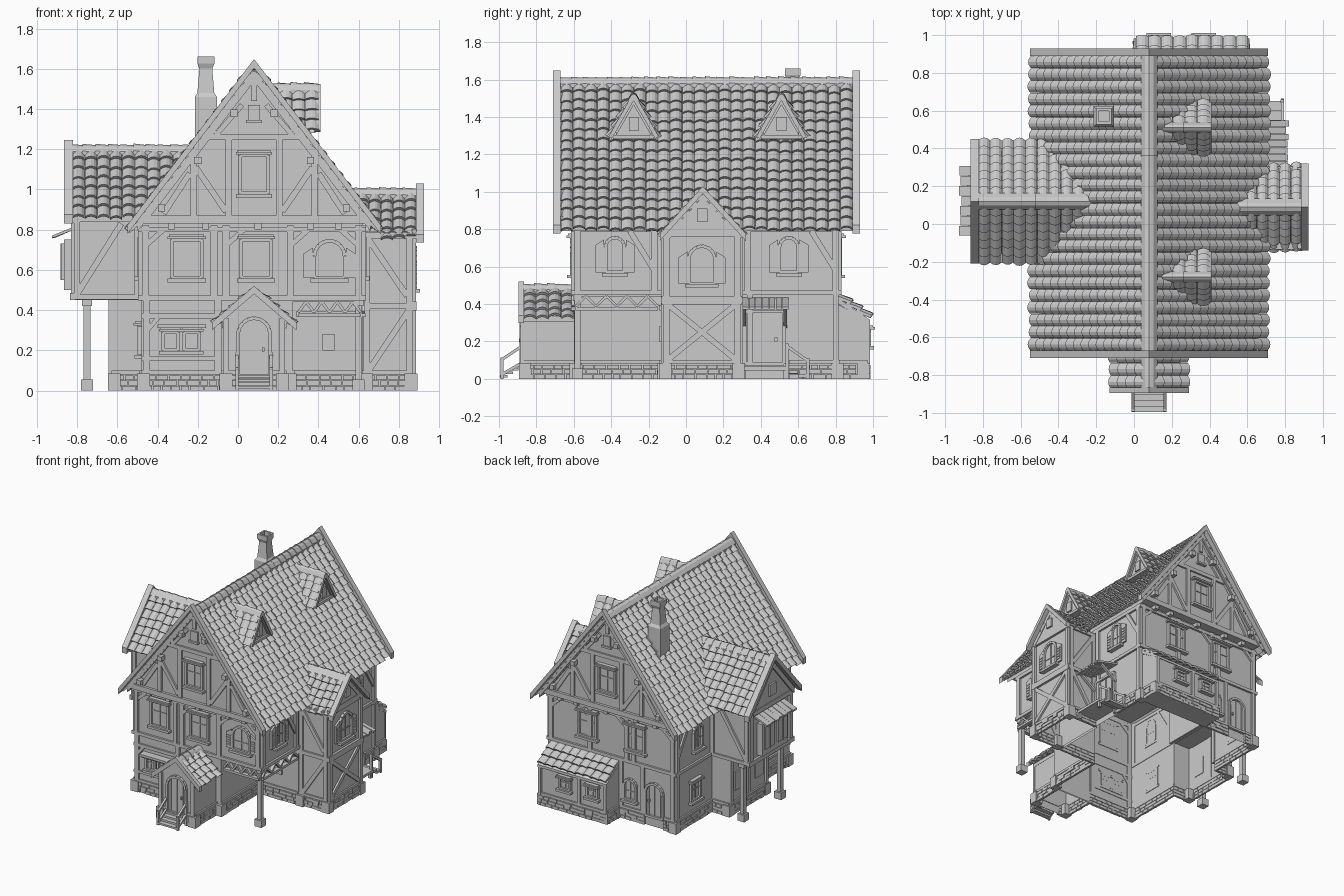
import bpy, bmesh, math, random
from mathutils import Vector as V
from collections import defaultdict

if "Cube" in bpy.data.objects:
    bpy.data.objects.remove(bpy.data.objects["Cube"])
random.seed(4)
parts = defaultdict(bmesh.new)

# ---- helpers: a frame is (axis, plane, outward sign); points are (u, v, depth)
def P(f, u, v, d):
    q = f[1] + f[2] * d
    return V({'x': (q, u, v), 'y': (u, q, v), 'z': (u, v, q)}[f[0]])

def loft(name, rings, cap0=True, cap1=True):
    bm = parts[name]
    R = [[bm.verts.new(p) for p in r] for r in rings]
    n, new = len(R[0]), []
    for a, b in zip(R, R[1:]):
        new += [bm.faces.new((a[i], a[(i+1) % n], b[(i+1) % n], b[i])) for i in range(n)]
    if cap0: new.append(bm.faces.new(R[0]))
    if cap1: new.append(bm.faces.new(R[-1]))
    bmesh.ops.recalc_face_normals(bm, faces=new)

def prism(name, f, pts, d0, d1, cap0=True, cap1=True):
    loft(name, [[P(f, u, v, d) for u, v in pts] for d in (d0, d1)], cap0, cap1)

def rect(name, f, u0, u1, v0, v1, d, d0=-.004):
    prism(name, f, [(u0, v0), (u1, v0), (u1, v1), (u0, v1)], d0, d)

def box(name, x0, x1, y0, y1, z0, z1, bottom=True, top=True):
    prism(name, ('z', 0, 1), [(x0, y0), (x1, y0), (x1, y1), (x0, y1)], z0, z1, bottom, top)

def beam(name, f, a, b, w=.03, d=.014, d0=-.004):
    a, b = V(a), V(b)
    t = (b - a).normalized() * w / 2
    n = V((-t.y, t.x))
    prism(name, f, [a - n, b - n, b + n, a + n], d0, d)

def window(f, u, z0, z1, w, arch=0, shutters=False, door=False, name='windows'):
    h = w / 2
    s = z1 - arch * h
    pts = [(u-h, z0), (u+h, z0)]
    pts += [(u + h*math.cos(i*math.pi/8), s + arch*h*math.sin(i*math.pi/8)) for i in range(9)] if arch else [(u+h, z1), (u-h, z1)]
    prism(name, f, pts, -.003, .004)
    for a, b in zip(pts, pts[1:] + pts[:1]):
        if (V(a) - V(b)).length > .001: beam(name, f, a, b, .018, .02)
    for k in ((-.33, 0, .33) if door else (0,)):
        rect(name, f, u + k*w - .004, u + k*w + .004, z0, z1 - abs(k)*h*arch, .01)
    if door:
        rect(name, f, u + h*.5, u + h*.65, (z0+z1)/2 - .02, (z0+z1)/2, .022)
    else:
        zm = z0 + (s - z0) * .6
        rect(name, f, u - h, u + h, zm - .004, zm + .004, .01)
        rect(name, f, u - h - .02, u + h + .02, z0 - .022, z0 - .004, .035)
        if not arch:
            rect(name, f, u - h - .02, u + h + .02, z1 + .004, z1 + .016, .04)
            rect(name, f, u - h - .012, u + h + .012, z1 + .016, z1 + .026, .03)
    if shutters:
        for k in (-1, 1):
            a, b = u + k*(h + .008), u + k*(h + .055)
            prism('shutters', f, [(a, z0), (b, z0), (b, s + .01), (a, s + .04)], -.003, .014)
            for i in range(5):
                z = z0 + .02 + i*(s - z0 - .02)/5
                rect('shutters', f, min(a, b) + .008, max(a, b) - .008, z, z + .01, .019)

def bricks(f, u0, u1):
    for r in range(3):
        u = u0
        while u < u1 - .01:
            e = min(u1, u + random.uniform(.04, .075))
            rect('stone_plinth', f, u + .002, e - .002, r*.026, r*.026 + .023, random.uniform(.01, .018))
            u = e
    rect('timbers', f, u0, u1, .08, .1, .012)

def corner(x, y, h=.085, r=.032):
    box('corner_stones', x-r, x+r, y-r, y+r, 0, h)

def tiles(name, o, A, U, N, w, l, nc, nr, h, keep, lift0=.026, slip=.008):
    for i in range(nc):
        shift = random.uniform(-slip, slip)
        for j in range(nr):
            b = o + A*(i + .5)*w + U*(j*l + shift)
            if not keep(b + U*l*.6): continue
            rings, e = [], random.uniform(-.003, .003)
            for s, lift in ((-.01 + e, lift0 + e), (l*1.15, .006)):
                prof = [(k/4*w*.98, lift + h*(1 - (k/2)**2)) for k in range(-2, 3)]
                prof += [(x, z - .016) for x, z in prof[::-1]]
                rings.append([b + U*s + A*x + N*z for x, z in prof])
            loft(name, rings)

def chev(c, zr, hw, m, t):
    e = zr - m*hw
    return [(c-hw, e), (c, zr), (c+hw, e), (c+hw, e-t), (c, zr-t), (c-hw, e-t)]

def main_z(x): return 1.58 - 1.31*abs(x - .08)

def gable_roof(name, ax, c, zr, hw, m, a0, a1, nc, nr, barges=(), keep=lambda p: True, up=.068, bt=.045, rw=.09, h=.018):
    f, q = (ax, 0, 1), math.hypot(1, m)
    A = P(f, 0, 0, 1)
    prism(name + '_deck', f, chev(c, zr, hw - .02, m, .03), a0, a1)
    for s in (-1, 1):
        tiles(name + '_tiles', P(f, c + s*hw, zr - m*hw, a0), A, P(f, -s/q, m/q, 0), P(f, s*m/q, 1/q, 0),
              (a1-a0)/nc, hw*q/nr, nc, nr, h, keep)
    tiles(name + '_ridge', P(f, c - rw/2, zr - .012, a0), P(f, 1, 0, 0), A, V((0, 0, 1)), rw, (a1-a0)/nc, 1, nc, .035, keep, .013, 0)
    for b0, b1 in barges:
        prism(name + '_bargeboards', f, chev(c, zr + up, hw + .03, m, bt), b0, b1)

# ---- wall frames
FRONT, BACK, RIGHT, LEFT = ('y', -.6, -1), ('y', .815, 1), ('x', .62, 1), ('x', -.48, -1)
AF, AB = ('y', -.65, -1), ('y', .86, 1)
RW, LW, PORCH, LEAN = ('x', .87, 1), ('x', -.815, -1), ('y', -.87, -1), ('y', .97, 1)
NF, NS = ('y', -.13, -1), ('x', .27, 1)

# ---- walls (hollow, open underneath)
prism('ground_walls', ('z', 0, 1), [(-.48, -.6), (.27, -.6), (.27, -.13), (.62, -.13), (.62, .815), (-.48, .815),
      (-.48, .36), (-.63, .36), (-.63, -.11), (-.48, -.11)], 0, .46, False, False)
box('upper_walls', -.48, .62, -.6, .815, .44, .84, False)
box('overhang_soffit', .265, .62, -.6, -.125, .44, .45)
prism('attic_walls', ('y', 0, 1), [(-.485, .83), (.645, .83), (.08, 1.56)], -.65, .86)
box('right_wing_walls', .6, .87, -.12, .29, 0, .79, False)
prism('right_wing_gable', ('x', 0, 1), [(-.11, .77), (.29, .77), (.09, .96)], .5, .885)
box('left_wing_walls', -.815, -.46, -.14, .38, .45, .86)
prism('left_wing_gable', ('x', 0, 1), [(-.16, .85), (.4, .85), (.12, 1.17)], -.83, -.3)
box('porch_walls', -.07, .23, -.87, -.59, 0, .36, False)
prism('porch_gable', ('y', 0, 1), [(-.08, .35), (.24, .35), (.08, .48)], -.87, -.6)
prism('lean_to_walls', ('x', 0, 1), [(.81, 0), (.81, .4), (.97, .31), (.97, 0)], .01, .6)

# ---- roofs
gable_roof('main_roof', 'y', .08, 1.58, .6, 1.31, -.67, .89, 24, 15, [(-.71, -.67), (.89, .93)])
over = lambda p: p.z > main_z(p.x) - .01
gable_roof('left_wing_roof', 'x', .12, 1.19, .3, 1.12, -.825, -.2, 10, 7, [(-.865, -.82)], over, .055)
gable_roof('right_wing_roof', 'x', .09, .975, .2, 1.1, .53, .89, 6, 5, [(.885, .925)], over, .055, .04)
gable_roof('porch_roof', 'y', .08, .475, .18, .86, -.87, -.6, 4, 4, [(-.895, -.865)], up=.045, bt=.04)
for y in (-.28, .51):
    gable_roof('dormer_roof', 'x', y, 1.495, .115, 1.75, .14, .4, 4, 4, (), over, rw=.06, h=.012)
    prism('dormer_face', ('x', 0, 1), [(y-.11, 1.28), (y+.11, 1.28), (y, 1.47)], .2, .385)
    DF = ('x', .385, 1)
    for s in (-1, 1): beam('timbers', DF, (y + s*.125, 1.29), (y, 1.51), .022, .025)
    beam('timbers', DF, (y-.11, 1.295), (y+.11, 1.295), .02)
    rect('windows', DF, y-.026, y+.026, 1.325, 1.4, .012)
q = math.hypot(.16, .11)
prism('lean_to_deck', ('x', 0, 1), [(.815, .43), (.985, .315), (.985, .295), (.815, .4)], .005, .605)
tiles('lean_to_tiles', V((.01, .97, .325)), V((1, 0, 0)), V((0, -.16/q, .11/q)), V((0, .11/q, .16/q)),
      .595/9, q/3, 9, 3, .014, lambda p: True, slip=.004)

# ---- chimney, hollow at the top
loft('chimney', [[V((-.16 + a*r, .57 + b*r, z)) for a, b in ((-1, -1), (1, -1), (1, 1), (-1, 1))]
     for r, z in ((.055, 1.1), (.055, 1.46), (.042, 1.48), (.032, 1.6), (.042, 1.625), (.042, 1.66), (.028, 1.66), (.028, 1.55))])

# ---- gable timbers, front and back
T = 'timbers'
for f in (AF, AB):
    beam(T, f, (-.5, .85), (.66, .85), .04, .02)
    beam(T, f, (-.17, 1.26), (.33, 1.26), .03)
    beam(T, f, (.08, 1.44), (.08, 1.56), .03)
    for s in (-1, 1):
        x = lambda k: .08 + s*k
        beam(T, f, (x(.555), .85), (x(0), 1.575), .045, .018)
        beam(T, f, (x(.125), .87), (x(.125), 1.26), .032)
        beam(T, f, (x(.3), .87), (x(.3), 1.18))
        beam(T, f, (x(.14), .89), (x(.29), 1.11))
        beam(T, f, (x(.32), 1.08), (x(.45), .88))
        beam(T, f, (x(.19), 1.27), (x(.06), 1.42), .025)
        for d in (.1, .28, .46): # purlin ends
            z = main_z(x(d)) - .07
            rect('beam_ends', f, x(d)-.018, x(d)+.018, z-.018, z+.018, .045)
    window(f, .08, .98, 1.17, .14)
    rect('windows', f, .05, .11, 1.34, 1.42, .014)
    rect('windows', f, .04, .12, 1.33, 1.345, .025)

# ---- front and back upper storey
for f in (FRONT, BACK):
    for z in (.46, .8): beam(T, f, (-.495, z), (.635, z), .025, .016)
    for x in (-.46, -.12, -.06, .26, .6): beam(T, f, (x, .45), (x, .82), .034, .016)
    for x, s in ((-.46, 1), (.6, -1), (.26, 1), (-.06, 1)): beam(T, f, (x, .72), (x + s*.09, .8), .025)
    for x in (-.33, -.16, .1, .36, .5): rect('beam_ends', f, x-.017, x+.017, .8, .835, .05)
for x in (-.255, .09): window(FRONT, x, .56, .75, .15)
window(FRONT, .455, .56, .745, .15, 1, True)
for x in (-.14, .28): window(BACK, x, .56, .75, .15)

# ---- ground storey front and back
for x in (-.455, -.1): beam(T, FRONT, (x, .08), (x, .45), .034)
beam(T, FRONT, (-.48, .37), (-.1, .37), .025)
beam(T, FRONT, (-.48, .16), (-.1, .16), .02)
beam(T, FRONT, (-.45, .3), (-.39, .37), .022)
for x in (-.335, -.23): window(FRONT, x, .2, .29, .075)
rect('windows', FRONT, -.4, -.16, .31, .328, .06)
beam(T, NF, (.6, .38), (.29, .38), .03)
rect('windows', NF, .42, .48, .2, .28, .014)
window(PORCH, .08, .07, .36, .16, 1, door=True, name='front_door')
for x in (-.06, .22): beam(T, PORCH, (x, .08), (x, .36), .028)
window(BACK, -.09, .16, .32, .1, 1)
window(BACK, -.3, .08, .34, .15, 1, door=True, name='back_door')
for x in (-.46, -.2, -.01): beam(T, BACK, (x, .08), (x, .45), .03)
for x in (.13, .37): window(LEAN, x, .18, .26, .09)
for x in (.02, .25, .59): beam(T, LEAN, (x, .08), (x, .31), .026)

# ---- zigzag frieze over the open corner
for f, a, b in ((FRONT, .3, .61), (RIGHT, -.59, -.15)):
    beam(T, f, (a, .375), (b, .375), .018, .014, -.02)
    st = (b - a)/8
    for i in range(8):
        beam(T, f, (a + i*st, .388 + .054*(i % 2)), (a + (i+1)*st, .442 - .054*(i % 2)), .014, .012, -.015)

# ---- right and left side timbers
for f in (RIGHT, LEFT):
    for z in (.46, .8): beam(T, f, (-.61, z), (.825, z), .025, .016)
    for y in (-.58, -.17, .33, .8): beam(T, f, (y, .45), (y, .82), .034, .016)
    for y, s in ((-.17, -1), (.8, -1)): beam(T, f, (y, .58), (y + s*.13, .79))
    for y in (-.38, .55): window(f, y, .57, .755, .1, 1, f is RIGHT)
    for y in (.34, .8): beam(T, f, (y, .08), (y, .45), .03)
window(RIGHT, .42, .08, .36, .21, door=True, name='side_door')
window(LEFT, .58, .18, .32, .11)
window(LEFT, -.36, .18, .32, .11)

# ---- right wing
for z in (.42, .78): beam(T, RW, (-.13, z), (.3, z), .045, .018)
for y in (-.105, .275): beam(T, RW, (y, .08), (y, .78), .034, .016)
for a, b in ((-.1, .27), (.27, -.1)): beam(T, RW, (a, .1), (b, .4), .03)
window(RW, .085, .51, .71, .14, 1, True)
GW = ('x', .885, 1)
rect('windows', GW, .06, .115, .84, .91, .014)
for f in (('y', -.12, -1), ('y', .29, 1)):
    for z in (.42, .77): beam(T, f, (.62, z), (.885, z), .03)
    beam(T, f, (.65, .1), (.85, .4))
    beam(T, f, (.65, .75), (.84, .47))
    for x in (.64, .855): beam(T, f, (x, .08), (x, .78), .032)

# ---- left wing with bay window and awning
for z in (.468, .85): beam(T, LW, (-.16, z), (.4, z), .035, .02)
for y in (-.125, .365): beam(T, LW, (y, .46), (y, .85), .034, .016)
for f in (('y', -.14, -1), ('y', .38, 1)):
    for z in (.465, .85): beam(T, f, (-.83, z), (-.48, z), .025)
    beam(T, f, (-.8, .48), (-.58, .83))
    for x in (-.8, -.5): beam(T, f, (x, .46), (x, .85))
box('bay_window', -.865, -.8, -.03, .28, .5, .75)
BAY = ('x', -.865, -1)
for y in (.045, .205):
    rect('windows', BAY, y - .055, y + .055, .55, .73, .012)
    rect('windows', BAY, y - .004, y + .004, .55, .73, .018)
LG = ('x', -.83, -1)
rect('windows', LG, .08, .16, .92, 1.01, .014)
for s in (-1, 1): beam(T, LG, (.12 + s*.26, .86), (.12, 1.16), .035)
LL = ('x', -.63, -1)
for y in (0, .25): rect('windows', LL, y - .05, y + .05, .18, .32, .012)
for y in (-.095, .125, .345): beam(T, LL, (y, .08), (y, .45), .03)
for i in range(7):
    y, e = -.06 + i*.053, random.uniform(-.008, .008)
    prism('bay_awning', ('y', 0, 1), [(-.815, .815), (-.92+e, .77), (-.92+e, .757), (-.815, .8)], y, y + .05)

# ---- side door awning, platform and steps
for i in range(7):
    y, e = .3 + i*.036, random.uniform(-.01, .01)
    prism('door_awning', ('y', 0, 1), [(.62, .435), (.81+e, .385), (.81+e, .37), (.62, .42)], y, y + .033)
for y in (.31, .53): beam(T, ('y', y, 1), (.62, .28), (.76, .38), .02, .01, -.01)
box('side_platform', .62, .8, .3, .55, .045, .065)
for y in (.31, .53): box('side_platform', .77, .79, y-.01, y+.01, 0, .05)
for i in range(2): box('side_steps', .63, .79, .55 + i*.05, .6 + i*.05, .028 - i*.02, .045 - i*.02)
for x in (.64, .785):
    R = ('x', x, 1)
    beam('side_rails', R, (.54, .175), (.66, .09), .016, .008, -.008)
    for y, z in ((.54, .19), (.65, .11)): beam('side_rails', R, (y, 0), (y, z), .018, .009, -.009)

# ---- front steps and handrails
for i in range(4): box('front_steps', 0, .16, -.995 + i*.03, -.955 + i*.03, .008 + i*.018, .022 + i*.018)
for x in (-.005, .165):
    R = ('x', x, 1)
    for a, b in (((-.99, .1), (-.87, .18)), ((-.99, .02), (-.87, .09)), ((-.985, 0), (-.985, .115)), ((-.88, 0), (-.88, .19))):
        beam('front_rails', R, a, b, .016, .008, -.008)

# ---- stone plinth and corner stones
for f, a, b in ((FRONT, -.48, -.07), (PORCH, -.07, 0), (PORCH, .16, .23), (('x', .23, 1), -.87, -.6), (('x', -.07, -1), -.87, -.6),
                (NS, -.6, -.13), (NF, .27, .62), (('y', -.12, -1), .62, .87), (RW, -.12, .29), (('y', .29, 1), .62, .87),
                (RIGHT, .55, .82), (('x', .6, 1), .82, .97), (LEAN, .01, .6), (('x', .01, -1), .82, .97), (BACK, -.48, -.38),
                (BACK, -.22, .01), (LEFT, .36, .82), (LEFT, -.6, -.11), (LL, -.11, .36), (('y', -.11, -1), -.63, -.48), (('y', .36, 1), -.63, -.48)):
    bricks(f, a, b)
for x, y in ((-.47, -.59), (-.06, -.86), (.22, -.86), (.26, -.59), (.86, -.11), (.86, .28), (.61, .81), (.58, .95), (.03, .95),
             (-.47, .81), (-.615, .35), (-.615, -.1), (.64, -.12)):
    corner(x, y)

# ---- free standing posts on stone feet
for x, y in ((-.75, -.1), (-.75, .36), (.6, -.58)):
    corner(x, y, .055, .03)
    box('posts', x-.017, x+.017, y-.017, y+.017, .05, .45)
    box('posts', x-.025, x+.025, y-.025, y+.025, .42, .45)

# ---- turn every part into an object
for name, bm in parts.items():
    me = bpy.data.meshes.new(name)
    bm.to_mesh(me)
    bm.free()
    bpy.context.collection.objects.link(bpy.data.objects.new(name, me))
